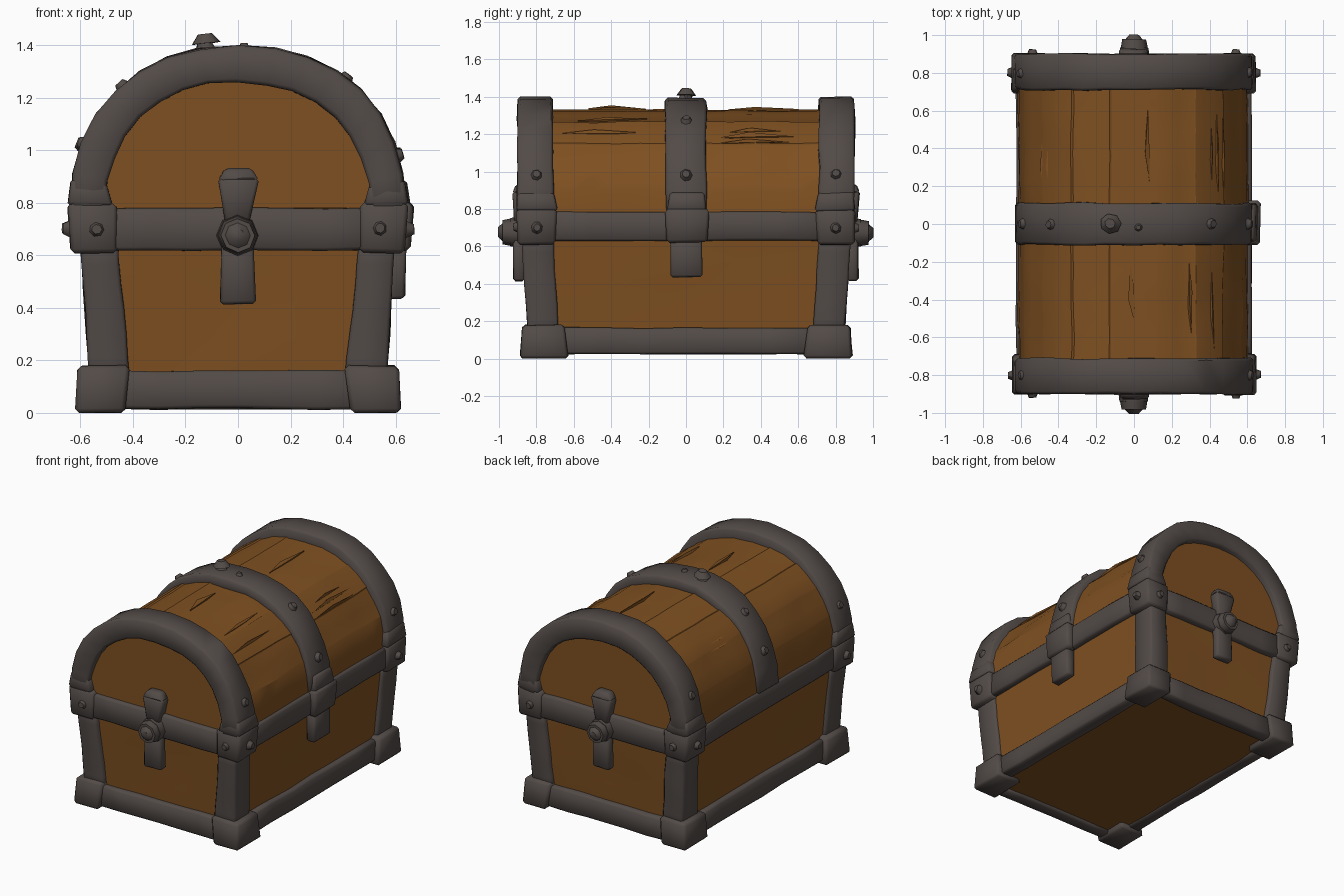
import bpy, bmesh, math, random
from mathutils import Vector, Matrix, noise

if "Cube" in bpy.data.objects:
    bpy.data.objects.remove(bpy.data.objects["Cube"])

random.seed(4)


def material(name, rgb):
    m = bpy.data.materials.new(name)
    m.diffuse_color = (*rgb, 1)
    m.use_nodes = True
    m.node_tree.nodes["Principled BSDF"].inputs["Base Color"].default_value = m.diffuse_color
    return m


WOOD = material("brown wood", (0.210, 0.080, 0.015))
IRON = material("dark iron", (0.085, 0.070, 0.064))


def finish(bm, name, mat, wobble=0.008, angle=50):
    """Hand-hewn wobble, then smooth shading with sharp edges kept."""
    for v in bm.verts:
        v.co += noise.noise_vector(v.co * 5.0) * wobble
        v.co.z = max(v.co.z, 0)
    bmesh.ops.recalc_face_normals(bm, faces=bm.faces)
    me = bpy.data.meshes.new(name)
    bm.to_mesh(me)
    bm.free()
    me.materials.append(mat)
    me.shade_smooth()
    me.set_sharp_from_angle(angle=math.radians(angle))
    ob = bpy.data.objects.new(name, me)
    bpy.context.collection.objects.link(ob)
    return ob


def bevel_sharp(bm, width):
    sharp = [e for e in bm.edges if e.is_manifold and e.calc_face_angle() > 0.7]
    bmesh.ops.bevel(bm, geom=sharp, offset=width, segments=1, profile=0.5, affect='EDGES')


def block(name, low, high, mat=IRON, bevel=0.012, wobble=0.008, flip=(1, 1)):
    """Tapered box between two rectangles (x0, x1, y0, y1, z)."""
    bm = bmesh.new()
    rings = []
    for x0, x1, y0, y1, z in (low, high):
        rings.append([bm.verts.new((x * flip[0], y * flip[1], z))
                      for x, y in ((x0, y0), (x1, y0), (x1, y1), (x0, y1))])
    a, b = rings
    bm.faces.new(a)
    bm.faces.new(b)
    for i in range(4):
        j = (i + 1) % 4
        bm.faces.new((a[i], a[j], b[j], b[i]))
    bmesh.ops.recalc_face_normals(bm, faces=bm.faces)
    long = [e for e in bm.edges if e.calc_length() > 0.3]
    if long:
        bmesh.ops.subdivide_edges(bm, edges=long, cuts=5, use_grid_fill=True)
    if bevel:
        bevel_sharp(bm, bevel)
    return finish(bm, name, mat, wobble)


Z0 = 0.77  # height where the lid springs


def arc(t, a, h):
    """Point on the slightly squared lid curve."""
    c, s = math.cos(t), math.sin(t)
    p = 2 / 2.2
    return (math.copysign(abs(c) ** p, c) * a, Z0 + max(s, 0) ** p * h)


def arch(name, y0, y1, outer, inner, steps=16):
    """Half-round iron hoop."""
    bm = bmesh.new()
    prev = None
    for i in range(steps + 1):
        t = math.pi * i / steps
        xo, zo = arc(t, *outer)
        xi, zi = arc(t, *inner)
        ring = [bm.verts.new(p) for p in ((xo, y0, zo), (xo, y1, zo), (xi, y1, zi), (xi, y0, zi))]
        if prev:
            for k in range(4):
                n = (k + 1) % 4
                bm.faces.new((prev[k], prev[n], ring[n], ring[k]))
        else:
            bm.faces.new(ring)
        prev = ring
    bm.faces.new(prev)
    bmesh.ops.recalc_face_normals(bm, faces=bm.faces)
    bevel_sharp(bm, 0.014)
    return finish(bm, name, IRON, 0.012)


# Wooden body
block("chest_body", (-0.535, 0.535, -0.81, 0.81, 0.035), (-0.59, 0.59, -0.855, 0.855, 0.78),
      WOOD, 0, 0.01)

# Wooden lid: planks with small steps between them
bm = bmesh.new()
profile = []
planks = 9
for i in range(planks):
    s = random.uniform(-0.010, 0.008)
    for f in (0.02, 0.5, 0.98):
        profile.append(arc(math.pi * (i + f) / planks, 0.61 + s, 0.57 + s))
rows = []
for k in range(15):
    y = -0.86 + 1.72 * k / 14
    rows.append([bm.verts.new((x, y, z)) for x, z in profile])
for r, q in zip(rows, rows[1:]):
    for i in range(len(profile)):
        j = (i + 1) % len(profile)
        bm.faces.new((r[i], r[j], q[j], q[i]))
bm.faces.new(rows[0])
bm.faces.new(rows[-1])
finish(bm, "lid_planks", WOOD, 0.010, 25)

# A few long thin splinters lying along the lid
bm = bmesh.new()
for n in range(9):
    t = math.pi * random.uniform(0.1, 0.9)
    y = random.choice((-1, 1)) * random.uniform(0.33, 0.48)
    ln = random.uniform(0.13, 0.22)
    w = random.uniform(0.010, 0.018)
    pts = []
    for dt, dy, lift in ((-w, -ln, -0.004), (w, -ln * 0.2, 0.010), (0, ln, -0.004), (-w, ln * 0.2, 0)):
        x, z = arc(t + dt, 0.611 + lift, 0.571 + lift)
        pts.append((x, y + dy, z))
    top = [bm.verts.new(p) for p in pts]
    bot = [bm.verts.new((p[0] * 0.95, p[1], Z0 + (p[2] - Z0) * 0.95)) for p in pts]
    bm.faces.new(top)
    bm.faces.new(bot)
    for i in range(4):
        j = (i + 1) % 4
        bm.faces.new((top[i], top[j], bot[j], bot[i]))
finish(bm, "lid_splinters", WOOD, 0.010, 40)

# Iron hoops over the lid
arch("front_hoop", -0.90, -0.71, (0.64, 0.63), (0.505, 0.49))
arch("back_hoop", 0.71, 0.90, (0.64, 0.63), (0.505, 0.49))
arch("middle_hoop", -0.11, 0.11, (0.632, 0.625), (0.57, 0.53))

# Corner ironwork
for sx in (-1, 1):
    for sy in (-1, 1):
        f = (sx, sy)
        block("corner_foot", (0.43, 0.62, 0.63, 0.89, 0), (0.41, 0.61, 0.65, 0.875, 0.18),
              bevel=0.016, flip=f)
        block("corner_post", (0.41, 0.565, 0.68, 0.845, 0.12), (0.46, 0.60, 0.71, 0.88, 0.66), flip=f)
        block("corner_clamp", (0.46, 0.635, 0.70, 0.90, 0.61), (0.46, 0.65, 0.69, 0.905, 0.80),
              bevel=0.016, flip=f)
        block("clamp_collar", (0.475, 0.65, 0.685, 0.905, 0.79), (0.505, 0.635, 0.71, 0.895, 0.89), flip=f)

# Base rails and rim bands
for s in (-1, 1):
    block("end_base_rail", (-0.45, 0.45, 0.77, 0.86, 0.015), (-0.45, 0.45, 0.77, 0.855, 0.16), flip=(1, s))
    block("side_base_rail", (0.49, 0.585, -0.68, 0.68, 0.025), (0.49, 0.58, -0.68, 0.68, 0.165), flip=(s, 1))
    block("end_rim_band", (-0.5, 0.5, 0.80, 0.89, 0.62), (-0.5, 0.5, 0.80, 0.89, 0.78), flip=(1, s))
    block("side_rim_band", (0.54, 0.62, -0.75, 0.75, 0.63), (0.54, 0.625, -0.75, 0.75, 0.785), flip=(s, 1))

# Locks on both ends: flared plate, hanging tongue, rounded stepped knob
for s in (-1, 1):
    f = (1, s)
    block("lock_plate", (-0.045, 0.045, 0.85, 0.915, 0.72), (-0.078, 0.078, 0.85, 0.93, 0.895), flip=f, wobble=0.006)
    block("lock_plate_tip", (-0.078, 0.078, 0.85, 0.93, 0.885), (-0.05, 0.05, 0.85, 0.91, 0.935), flip=f, wobble=0.006)
    block("lock_tongue", (-0.067, 0.067, 0.862, 0.922, 0.415), (-0.06, 0.06, 0.855, 0.922, 0.66), flip=f, wobble=0.006)
    bm = bmesh.new()
    for y, r1, r2, d in ((0.91, 0.08, 0.075, 0.05), (0.955, 0.072, 0.064, 0.045), (0.987, 0.052, 0.025, 0.03)):
        bmesh.ops.create_cone(bm, cap_ends=True, segments=8, radius1=r1, radius2=r2, depth=d,
                              matrix=Matrix.Translation((0, y * s, 0.675)) @ Matrix.Rotation(-s * math.pi / 2, 4, 'X'))
    finish(bm, "lock_knob", IRON, 0.006)

# Hinge clasp on the right side
block("side_clasp", (0.58, 0.66, -0.105, 0.12, 0.62), (0.58, 0.67, -0.115, 0.125, 0.80), bevel=0.016)
block("side_clasp_tab", (0.59, 0.655, -0.105, 0.11, 0.79), (0.59, 0.64, -0.085, 0.095, 0.89))
block("side_clasp_tongue", (0.57, 0.635, -0.085, 0.09, 0.435), (0.57, 0.645, -0.085, 0.09, 0.64))

# Rivets
bm = bmesh.new()


def rivet(pos, normal, r=0.038, h=0.022):
    turn = Vector(normal).to_track_quat('Z', 'Y').to_matrix().to_4x4()
    spin = Matrix.Rotation(random.uniform(0, 1), 4, 'Z')
    bmesh.ops.create_cone(bm, cap_ends=True, segments=7, radius1=r, radius2=r * 0.5, depth=h * 2,
                          matrix=Matrix.Translation(pos) @ turn @ spin)


for sx in (-1, 1):
    for sy in (-1, 1):
        rivet((0.54 * sx, 0.90 * sy, 0.70), (0, sy, 0))
        rivet((0.648 * sx, 0.80 * sy, 0.70), (sx, 0, 0))
for y in (-0.80, 0, 0.80):
    for deg in (18, 52, 132, 158):
        if y and 40 < deg < 140:
            continue
        t = math.radians(deg)
        x, z = arc(t, 0.635, 0.622)
        rivet((x, y, z), (math.cos(t), 0, math.sin(t)), 0.04, 0.02)
rivet((0.02, -0.02, 1.395), (0, 0, 1), 0.025, 0.012)
rivet((-0.125, 0, 1.39), (-0.1, 0, 1), 0.045, 0.025)
rivet((-0.125, 0, 1.42), (-0.1, 0, 1), 0.055, 0.018)
finish(bm, "rivets", IRON, 0.008)
